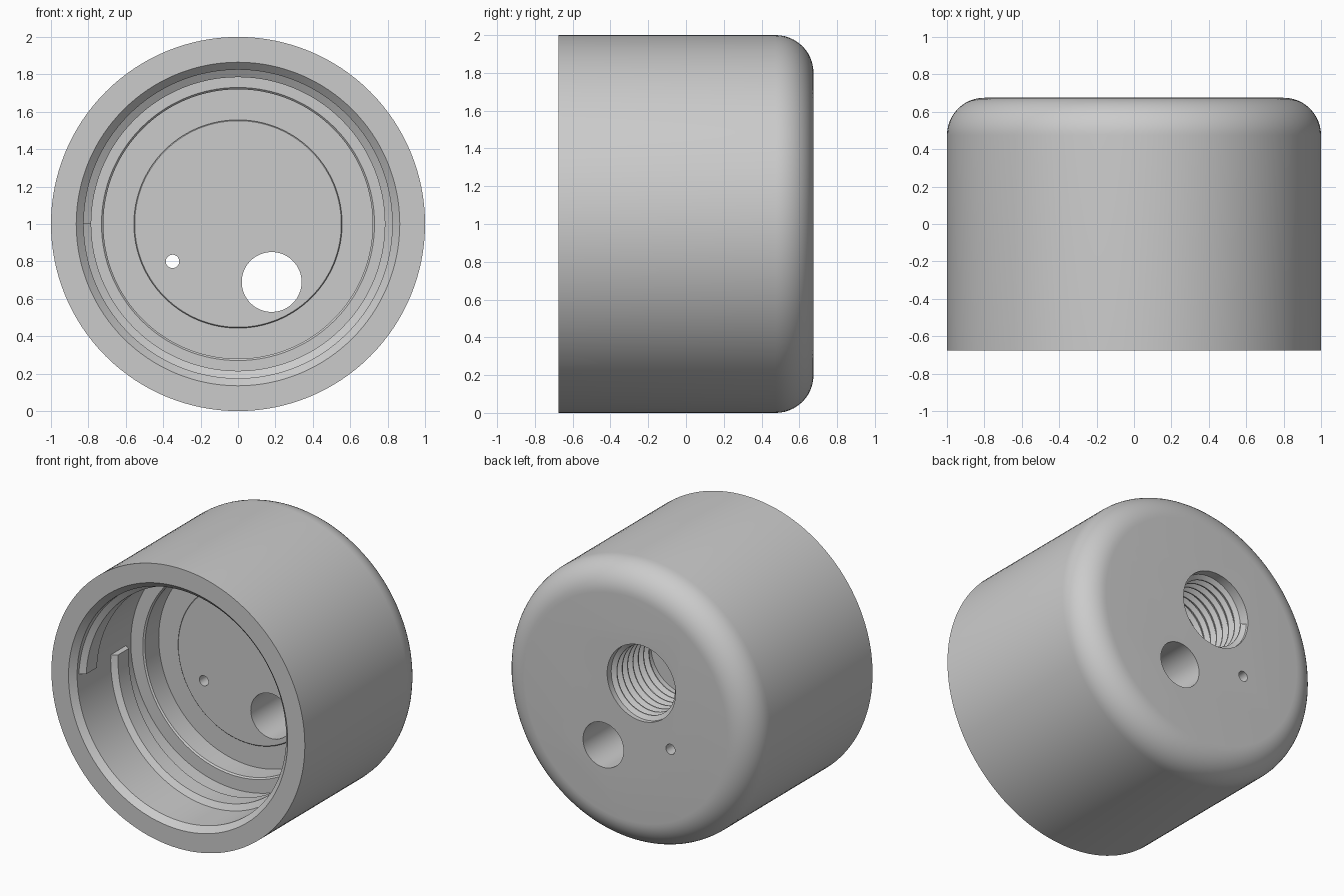
import bpy, bmesh
from math import pi, cos, sin, radians

default_cube = bpy.data.objects.get("Cube")
if default_cube:
    bpy.data.objects.remove(default_cube, do_unlink=True)

AXIS_Z = 1.0
SEGMENTS = 128

# One plain grey for the whole part
grey = bpy.data.materials.new("light_grey")
grey.use_nodes = True
grey.diffuse_color = (0.6, 0.6, 0.6, 1)
grey.node_tree.nodes["Principled BSDF"].inputs["Base Color"].default_value = (0.6, 0.6, 0.6, 1)


def finish(name, bm):
    bmesh.ops.recalc_face_normals(bm, faces=bm.faces)
    mesh = bpy.data.meshes.new(name)
    bm.to_mesh(mesh)
    bm.free()
    mesh.materials.append(grey)
    obj = bpy.data.objects.new(name, mesh)
    bpy.context.collection.objects.link(obj)
    return obj


def smooth(obj):
    bpy.ops.object.select_all(action='DESELECT')
    obj.select_set(True)
    bpy.context.view_layer.objects.active = obj
    bpy.ops.object.shade_smooth_by_angle(angle=radians(30))


def skin(bm, sections, closed_section):
    """Bridge consecutive vertex sections with quads."""
    for a, b in zip(sections, sections[1:]):
        count = len(a)
        for i in range(count if closed_section else count - 1):
            j = (i + 1) % count
            bm.faces.new((a[i], a[j], b[j], b[i]))
    bm.faces.new(sections[0])
    bm.faces.new(sections[-1])


def lathe(name, profile, x=0.0, z=AXIS_Z, segments=SEGMENTS):
    """Revolve (radius, y) points about an axis along y, with flat end caps."""
    bm = bmesh.new()
    rings = []
    for r, y in profile:
        angles = [2 * pi * i / segments for i in range(segments)]
        rings.append([bm.verts.new((x + r * cos(a), y, z + r * sin(a))) for a in angles])
    skin(bm, rings, True)
    return finish(name, bm)


def helical_ridge(name, x, z, root, crest, half_base, half_crest, y_start, pitch, turns, steps):
    """Right-handed internal thread ridge, starting on the -x side."""
    bm = bmesh.new()
    section = [(root + 0.008, -half_base), (crest, -half_crest),
               (crest, half_crest), (root + 0.008, half_base)]
    sections = []
    for i in range(int(turns * steps) + 1):
        a = pi - 2 * pi * i / steps
        y = y_start + pitch * i / steps
        sections.append([bm.verts.new((x + r * cos(a), y + dy, z + r * sin(a)))
                         for r, dy in section])
    skin(bm, sections, True)
    obj = finish(name, bm)
    smooth(obj)
    return obj


# Cap body: rounded back edge, stepped bore and slightly raised inner boss
FRONT, BACK, FILLET = -0.675, 0.675, 0.2
profile = [(0.552, 0.115), (0.557, 0.12), (0.557, 0.135), (0.72, 0.135),
           (0.72, -0.02), (0.73, -0.03), (0.825, -0.03), (0.825, -0.635),
           (0.865, FRONT), (1.0, FRONT)]
for i in range(13):
    a = pi / 2 * i / 12
    profile.append((1 - FILLET + FILLET * cos(a), BACK - FILLET + FILLET * sin(a)))
body = lathe("cap_body", profile)

# Holes: plain through hole, pin hole and blind threaded port
PORT_X, PORT_Z, PORT_R, PORT_FLOOR = -0.12, 1.21, 0.27, 0.18
holes = [("through_hole", 0.18, 0.69, 0.16, 0.0, 64),
         ("pin_hole", -0.35, 0.80, 0.036, 0.0, 32),
         ("threaded_port", PORT_X, PORT_Z, PORT_R, PORT_FLOOR, 64)]
for name, x, z, r, y, segments in holes:
    cutter = lathe(name + "_cutter", [(r, y), (r, 0.8)], x, z, segments)
    cutter.hide_render = True
    cut = body.modifiers.new(name, 'BOOLEAN')
    cut.operation = 'DIFFERENCE'
    cut.solver = 'EXACT'
    cut.object = cutter
    bpy.ops.object.select_all(action='DESELECT')
    bpy.context.view_layer.objects.active = body
    body.select_set(True)
    bpy.ops.object.modifier_apply(modifier=name)
    bpy.data.objects.remove(cutter, do_unlink=True)
smooth(body)

# Single-turn thread in the main bore
helical_ridge("bore_thread", 0, AXIS_Z, 0.825, 0.785, 0.09, 0.06, -0.53, 0.36, 1, SEGMENTS)

# Fine thread in the port
helical_ridge("port_thread", PORT_X, PORT_Z, PORT_R, 0.24, 0.029, 0.004, 0.215, 0.06, 7, 64)
